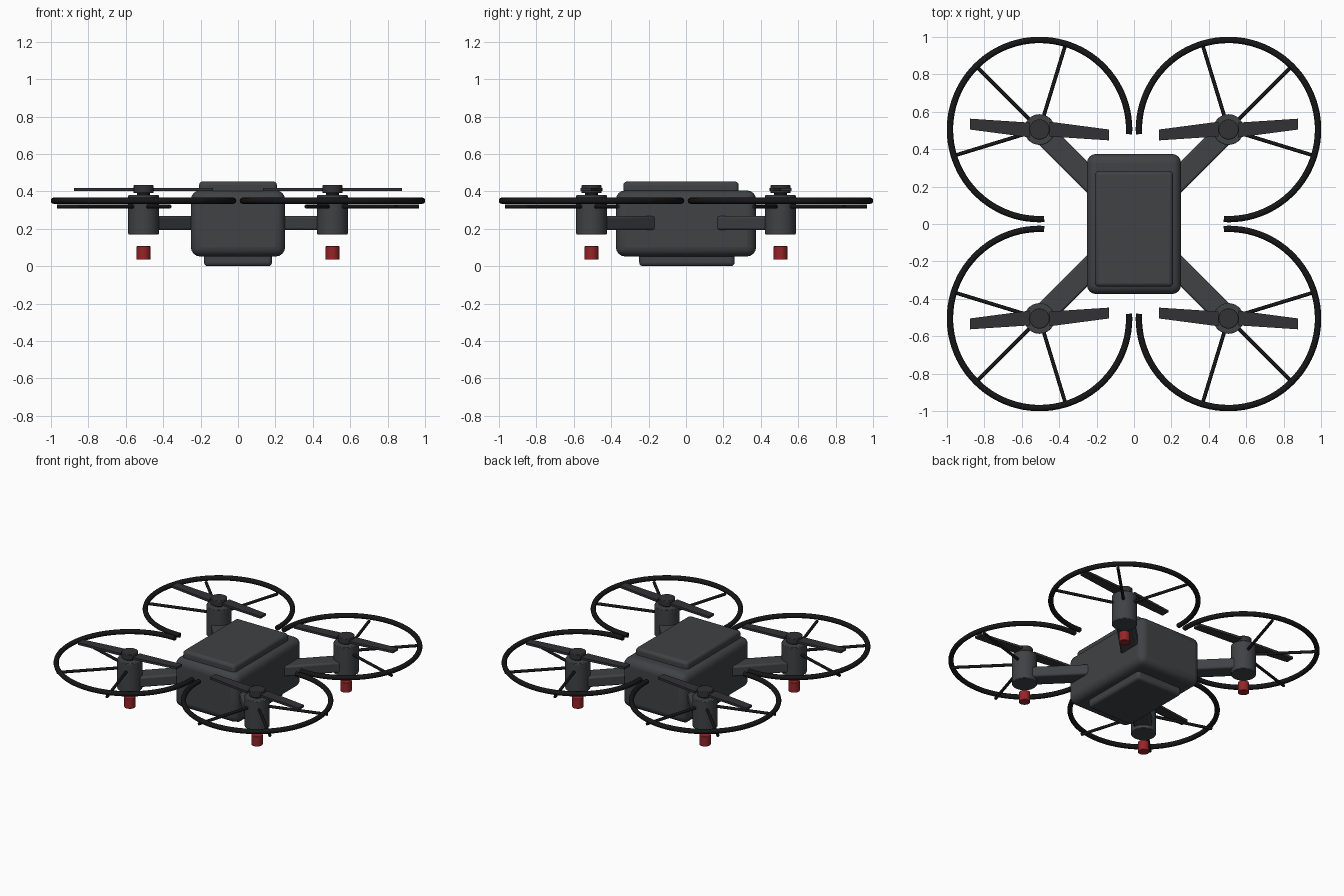
import bpy, bmesh, math
from mathutils import Matrix, Vector

if "Cube" in bpy.data.objects:
    bpy.data.objects.remove(bpy.data.objects["Cube"])


def material(name, rgb):
    m = bpy.data.materials.new(name)
    m.diffuse_color = (*rgb, 1)
    m.use_nodes = True
    m.node_tree.nodes["Principled BSDF"].inputs["Base Color"].default_value = m.diffuse_color
    return m


GREY = material("dark_grey", (0.05, 0.054, 0.058))
BLADE = material("blade_grey", (0.032, 0.032, 0.036))
BLACK = material("black", (0.008, 0.008, 0.009))
RED = material("red", (0.3, 0.018, 0.022))


def add(name, bm, mat, bevel=0, segments=3):
    bmesh.ops.recalc_face_normals(bm, faces=bm.faces)
    me = bpy.data.meshes.new(name)
    bm.to_mesh(me)
    bm.free()
    me.materials.append(mat)
    ob = bpy.data.objects.new(name, me)
    bpy.context.collection.objects.link(ob)
    if bevel:
        mod = ob.modifiers.new("bevel", 'BEVEL')
        mod.width, mod.segments = bevel, segments
        mod.limit_method = 'ANGLE'
    bpy.ops.object.select_all(action='DESELECT')
    ob.select_set(True)
    bpy.context.view_layer.objects.active = ob
    bpy.ops.object.shade_smooth_by_angle(angle=math.radians(35))
    return ob


def box(name, lo, hi, mat, bevel, segments=3, matrix=Matrix()):
    lo, hi = Vector(lo), Vector(hi)
    bm = bmesh.new()
    bmesh.ops.create_cube(bm, size=1)
    bm.transform(matrix @ Matrix.Translation((lo + hi) / 2) @ Matrix.Diagonal((*(hi - lo), 1)))
    return add(name, bm, mat, bevel, segments)


def rod(name, a, b, r, mat, sides=32, bevel=0):
    a, b = Vector(a), Vector(b)
    bm = bmesh.new()
    bmesh.ops.create_cone(bm, cap_ends=True, segments=sides, radius1=r, radius2=r, depth=(b - a).length)
    rot = (b - a).to_track_quat('Z', 'Y').to_matrix().to_4x4()
    bm.transform(Matrix.Translation((a + b) / 2) @ rot)
    return add(name, bm, mat, bevel, 2)


def arc_tube(name, centre, R, r, a0, a1, mat, steps=72, sides=12):
    bm = bmesh.new()
    rings = []
    for i in range(steps + 1):
        a = a0 + (a1 - a0) * i / steps
        ring = []
        for j in range(sides):
            t = 2 * math.pi * j / sides
            d = R + r * math.cos(t)
            ring.append(bm.verts.new((centre[0] + d * math.cos(a), centre[1] + d * math.sin(a),
                                      centre[2] + r * math.sin(t))))
        rings.append(ring)
    for p, q in zip(rings, rings[1:]):
        for j in range(sides):
            k = (j + 1) % sides
            bm.faces.new((p[j], p[k], q[k], q[j]))
    bm.faces.new(rings[0])
    bm.faces.new(rings[-1])
    return add(name, bm, mat)


def blade(name, centre, sx, sy, turn, mat):
    # tapered flat blade outline, extruded
    pts = [(0.052, -0.037), (0.372, 0.0), (0.372, -0.058), (0.052, 0.042)]
    pts = [pts[0], pts[2], pts[1], pts[3]]
    bm = bmesh.new()
    f = bm.faces.new([bm.verts.new((turn * x * sx, turn * y * sy, -0.008)) for x, y in pts])
    top = bmesh.ops.extrude_face_region(bm, geom=[f])["geom"]
    bmesh.ops.translate(bm, vec=(0, 0, 0.016), verts=[g for g in top if isinstance(g, bmesh.types.BMVert)])
    bm.transform(Matrix.Translation(centre))
    return add(name, bm, mat)


# Body shell with top and bottom plates
box("body", (-0.252, -0.375, 0.052), (0.252, 0.375, 0.405), GREY, 0.05, 4)
box("top_cover", (-0.208, -0.335, 0.38), (0.208, 0.282, 0.453), GREY, 0.02)
box("bottom_plate", (-0.182, -0.25, 0.0), (0.182, 0.26, 0.09), GREY, 0.02)

M = 0.505  # motor offset
for sx, xn in ((-1, "left"), (1, "right")):
    for sy, yn in ((-1, "front"), (1, "back")):
        tag = f"{yn}_{xn}_"
        cx, cy = sx * M, sy * M
        out = math.atan2(sy, sx)

        # Arm from inside the body to the motor
        box(tag + "arm", (0.2, -0.06, 0.193), (M * math.sqrt(2), 0.06, 0.268), GREY, 0.012, 2,
            Matrix.Rotation(out, 4, 'Z'))

        # Motor, shaft, hub cap and foot
        rod(tag + "motor", (cx, cy, 0.17), (cx, cy, 0.38), 0.082, GREY, 40, 0.004)
        rod(tag + "shaft", (cx, cy, 0.37), (cx, cy, 0.40), 0.034, BLACK, 24)
        rod(tag + "hub_cap", (cx, cy, 0.39), (cx, cy, 0.433), 0.054, BLADE, 32, 0.004)
        rod(tag + "foot", (cx, cy, 0.035), (cx, cy, 0.107), 0.037, RED, 32, 0.003)

        # Two propeller blades
        for turn in (1, -1):
            blade(tag + "blade", (cx, cy, 0.409), sx, -sy, turn, BLADE)

        # Open guard ring and its three spokes
        half = math.radians(138)
        arc_tube(tag + "guard_ring", (cx, cy, 0.35), 0.479, 0.017, out - half, out + half, BLACK)
        for off in (-62, 0, 62):
            a = out + math.radians(off)
            c, s = math.cos(a), math.sin(a)
            rod(tag + "guard_spoke", (cx + 0.06 * c, cy + 0.06 * s, 0.319),
                (cx + 0.482 * c, cy + 0.482 * s, 0.319), 0.01, BLACK, 12)
